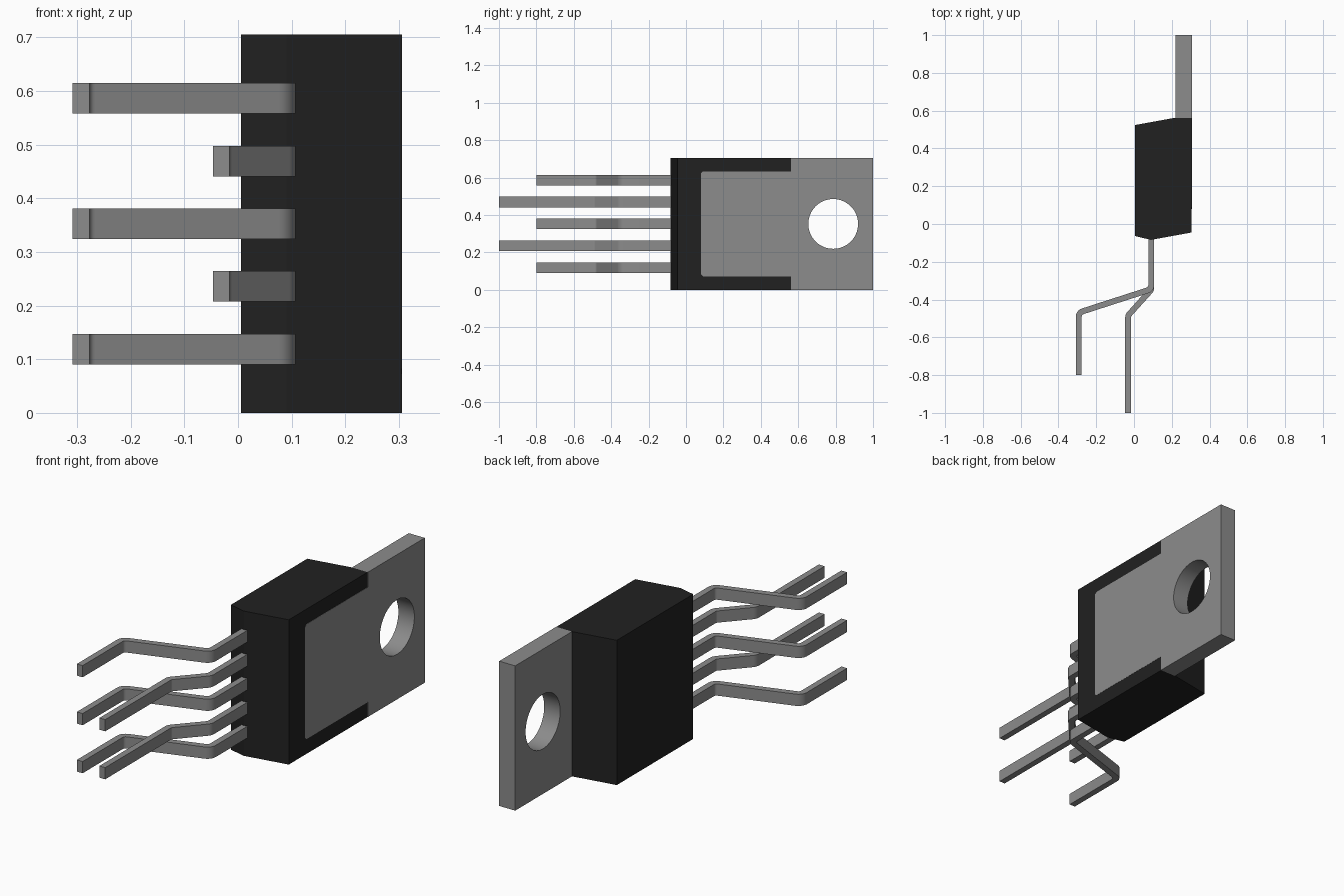
import bpy, bmesh, math
from mathutils import Vector

cube = bpy.data.objects.get("Cube")
if cube:
    bpy.data.objects.remove(cube, do_unlink=True)


def material(name, value):
    m = bpy.data.materials.new(name)
    m.use_nodes = True
    colour = (value, value, value, 1)
    m.diffuse_color = colour
    m.node_tree.nodes["Principled BSDF"].inputs["Base Color"].default_value = colour
    return m


black = material("black plastic", 0.015)
metal = material("grey metal", 0.262)


def prism(name, outline, direction, mat, place=lambda a, b: (a, b, 0)):
    """Extrude a flat outline along a direction."""
    bm = bmesh.new()
    face = bm.faces.new([bm.verts.new(place(a, b)) for a, b in outline])
    new = bmesh.ops.extrude_face_region(bm, geom=[face])["geom"]
    bmesh.ops.translate(bm, vec=direction,
                        verts=[g for g in new if isinstance(g, bmesh.types.BMVert)])
    bmesh.ops.recalc_face_normals(bm, faces=bm.faces)
    mesh = bpy.data.meshes.new(name)
    bm.to_mesh(mesh)
    bm.free()
    mesh.materials.append(mat)
    ob = bpy.data.objects.new(name, mesh)
    bpy.context.collection.objects.link(ob)
    return ob


def smooth(ob):
    bpy.ops.object.select_all(action="DESELECT")
    ob.select_set(True)
    bpy.context.view_layer.objects.active = ob
    bpy.ops.object.shade_smooth_by_angle(angle=math.radians(30))


HEIGHT = 0.705
MID = HEIGHT / 2

# Moulded body with slanted ends
prism("body", [(0.006, -0.064), (0.09, -0.084), (0.305, -0.045),
               (0.305, 0.562), (0.215, 0.562), (0.006, 0.524)],
      (0, 0, HEIGHT), black)

# Metal tab: full height behind the body, narrower where it is set into the side
half = [(0.08, 0.27), (0.09, 0.28), (0.562, 0.28), (0.562, MID), (1.0, MID)]
outline = [(y, MID + h) for y, h in half] + [(y, MID - h) for y, h in reversed(half)]
tab = prism("mounting_tab", outline, (0.086, 0, 0), metal,
            lambda y, z: (0.22, y, z))

# Round mounting hole
circle = [(0.787 + 0.133 * math.cos(math.tau * i / 64),
           MID + 0.133 * math.sin(math.tau * i / 64)) for i in range(64)]
cutter = prism("hole_cutter", circle, (0.3, 0, 0), metal, lambda y, z: (0.1, y, z))
cutter.hide_render = True
cutter.hide_set(True)
cut = tab.modifiers.new("hole", "BOOLEAN")
cut.operation = "DIFFERENCE"
cut.solver = "EXACT"
cut.object = cutter
bpy.context.view_layer.objects.active = tab
bpy.ops.object.modifier_apply(modifier=cut.name)
bpy.data.objects.remove(cutter, do_unlink=True)
smooth(tab)


# Bent leads
def rounded(path, radius=0.03, steps=5):
    """Replace each inner corner of a path with an arc."""
    pts = [Vector(p) for p in path]
    out = [pts[0]]
    for a, b, c in zip(pts, pts[1:], pts[2:]):
        u, v = (a - b).normalized(), (c - b).normalized()
        angle = u.angle(v)
        centre = b + (u + v).normalized() * radius / math.sin(angle / 2)
        reach = radius / math.tan(angle / 2)
        start, end = b + u * reach - centre, b + v * reach - centre
        sweep = math.pi - angle
        for i in range(steps + 1):
            t = i / steps
            out.append(centre + (start * math.sin((1 - t) * sweep)
                                 + end * math.sin(t * sweep)) / math.sin(sweep))
    return out + [pts[-1]]


def strip(path, thickness):
    """Outline of a strip of even thickness along a path."""
    left, right = [], []
    for i, p in enumerate(path):
        d1 = (path[max(i, 1)] - path[max(i, 1) - 1]).normalized()
        j = min(i + 1, len(path) - 1)
        d2 = (path[j] - path[j - 1]).normalized()
        d = (d1 + d2).normalized()
        side = Vector((-d.y, d.x)) * thickness / 2 / d.dot(d1)
        left.append(p + side)
        right.append(p - side)
    return left + right[::-1]


far_path = [(0.0915, -0.04), (0.0915, -0.345), (-0.2925, -0.469), (-0.2925, -0.80)]
near_path = [(0.0915, -0.04), (0.0915, -0.348), (-0.031, -0.484), (-0.031, -1.0)]
WIDTH = 0.057
for i in range(5):
    z = MID + (i - 2) * 0.1168 - WIDTH / 2
    path = rounded(near_path if i % 2 else far_path)
    lead = prism(f"lead_{i + 1}", strip(path, 0.031), (0, 0, WIDTH), metal,
                 lambda x, y: (x, y, z))
    smooth(lead)
